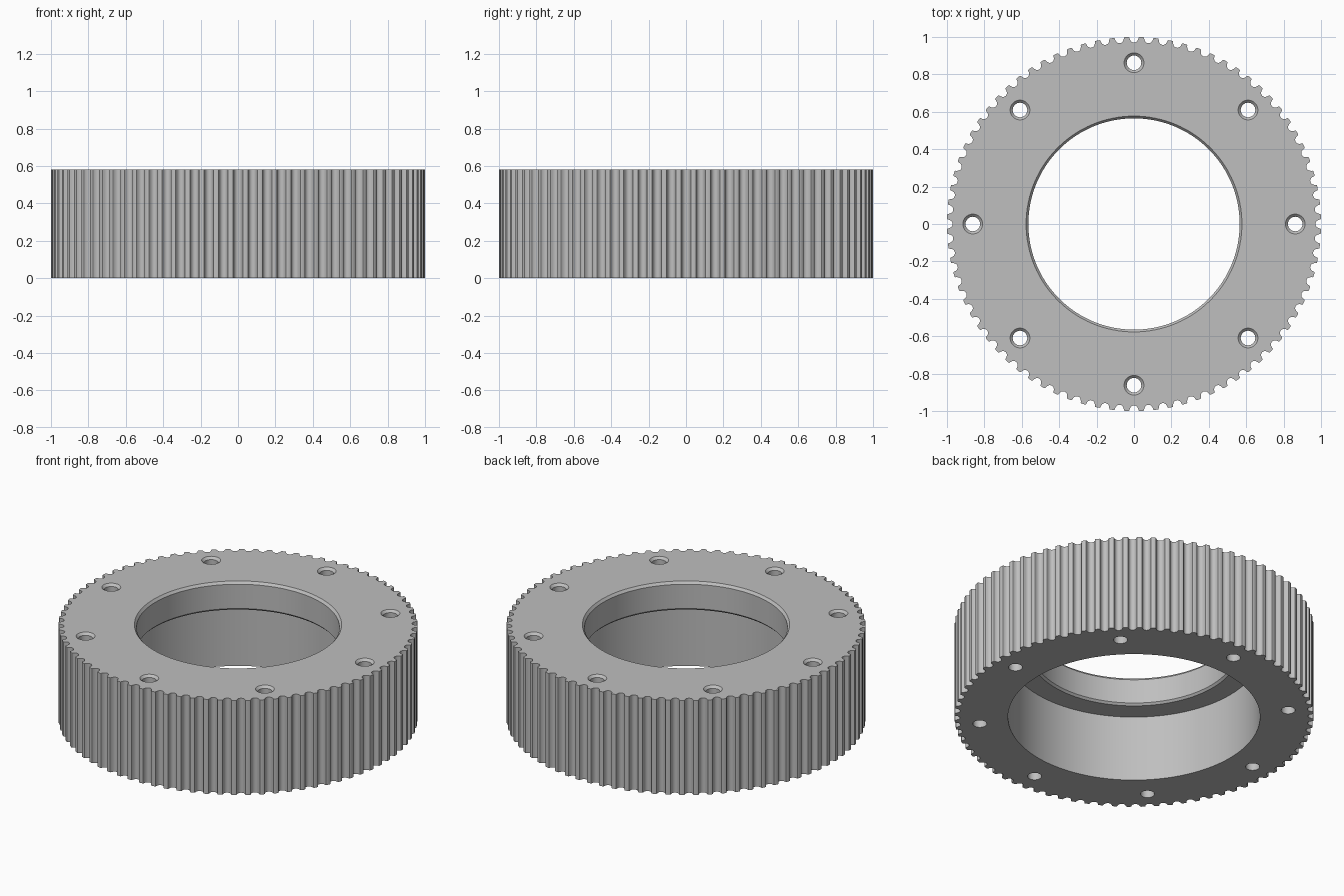
import bpy
import bmesh
from math import sin, cos, pi

HEIGHT = 0.581
TEETH = 80
HOLES = 8

if "Cube" in bpy.data.objects:
    bpy.data.objects.remove(bpy.data.objects["Cube"], do_unlink=True)

# Material
steel = bpy.data.materials.new("plain grey")
steel.use_nodes = True
grey = (0.52, 0.52, 0.52, 1)
steel.diffuse_color = grey
steel.node_tree.nodes["Principled BSDF"].inputs["Base Color"].default_value = grey


def make_object(name, bm):
    bmesh.ops.recalc_face_normals(bm, faces=bm.faces)
    mesh = bpy.data.meshes.new(name)
    bm.to_mesh(mesh)
    bm.free()
    mesh.materials.append(steel)
    obj = bpy.data.objects.new(name, mesh)
    bpy.context.collection.objects.link(obj)
    return obj


def lathe(bm, profile, segments, cx=0, cy=0):
    """Closed solid of revolution about a vertical axis from (radius, z) points."""
    angles = [2 * pi * i / segments for i in range(segments)]
    rings = [[bm.verts.new((cx + r * cos(a), cy + r * sin(a), z)) for a in angles]
             for r, z in profile]
    for low, high in zip(rings, rings[1:]):
        for i in range(segments):
            j = (i + 1) % segments
            bm.faces.new((low[i], low[j], high[j], high[i]))
    bm.faces.new(rings[0][::-1])
    bm.faces.new(rings[-1])


# Toothed body: rounded groove given as (half width, depth), repeated round the rim
half_groove = [(0.0297, 0), (0.0257, 0.0015), (0.0238, 0.0052), (0.0230, 0.0095),
               (0.0217, 0.0136), (0.0179, 0.0214), (0.0142, 0.0253), (0.0099, 0.0281),
               (0.0050, 0.0298)]
groove = [(-w, d) for w, d in half_groove] + [(0, 0.0304)] + half_groove[::-1]
bm = bmesh.new()
outline = []
for tooth in range(TEETH):
    for w, d in groove:
        a = 2 * pi * tooth / TEETH + w
        outline.append(bm.verts.new(((1 - d) * cos(a), (1 - d) * sin(a), 0)))
base = bm.faces.new(outline)
raised = bmesh.ops.extrude_face_region(bm, geom=[base], use_keep_orig=True)
top_verts = [g for g in raised["geom"] if isinstance(g, bmesh.types.BMVert)]
bmesh.ops.translate(bm, verts=top_verts, vec=(0, 0, HEIGHT))
body = make_object("toothed_ring", bm)

# Stepped, chamfered bore and countersunk bolt holes
bm = bmesh.new()
lathe(bm, [(0.702, -0.1), (0.702, 0.405), (0.577, 0.405), (0.565, 0.417),
           (0.565, HEIGHT - 0.015), (0.605, HEIGHT + 0.035)], 128)
for i in range(HOLES):
    a = 2 * pi * i / HOLES
    lathe(bm, [(0.039, -0.1), (0.039, HEIGHT - 0.014), (0.089, HEIGHT + 0.036)],
          32, 0.862 * cos(a), 0.862 * sin(a))
cutter = make_object("hole_cutter", bm)
cutter.hide_render = True

# Cut the holes, then drop the cutter
cut = body.modifiers.new("holes", "BOOLEAN")
cut.operation = "DIFFERENCE"
cut.solver = "EXACT"
cut.object = cutter
bpy.ops.object.select_all(action="DESELECT")
body.select_set(True)
bpy.context.view_layer.objects.active = body
bpy.ops.object.modifier_apply(modifier=cut.name)
bpy.data.objects.remove(cutter, do_unlink=True)
bpy.ops.object.shade_smooth_by_angle(angle=pi / 6)
